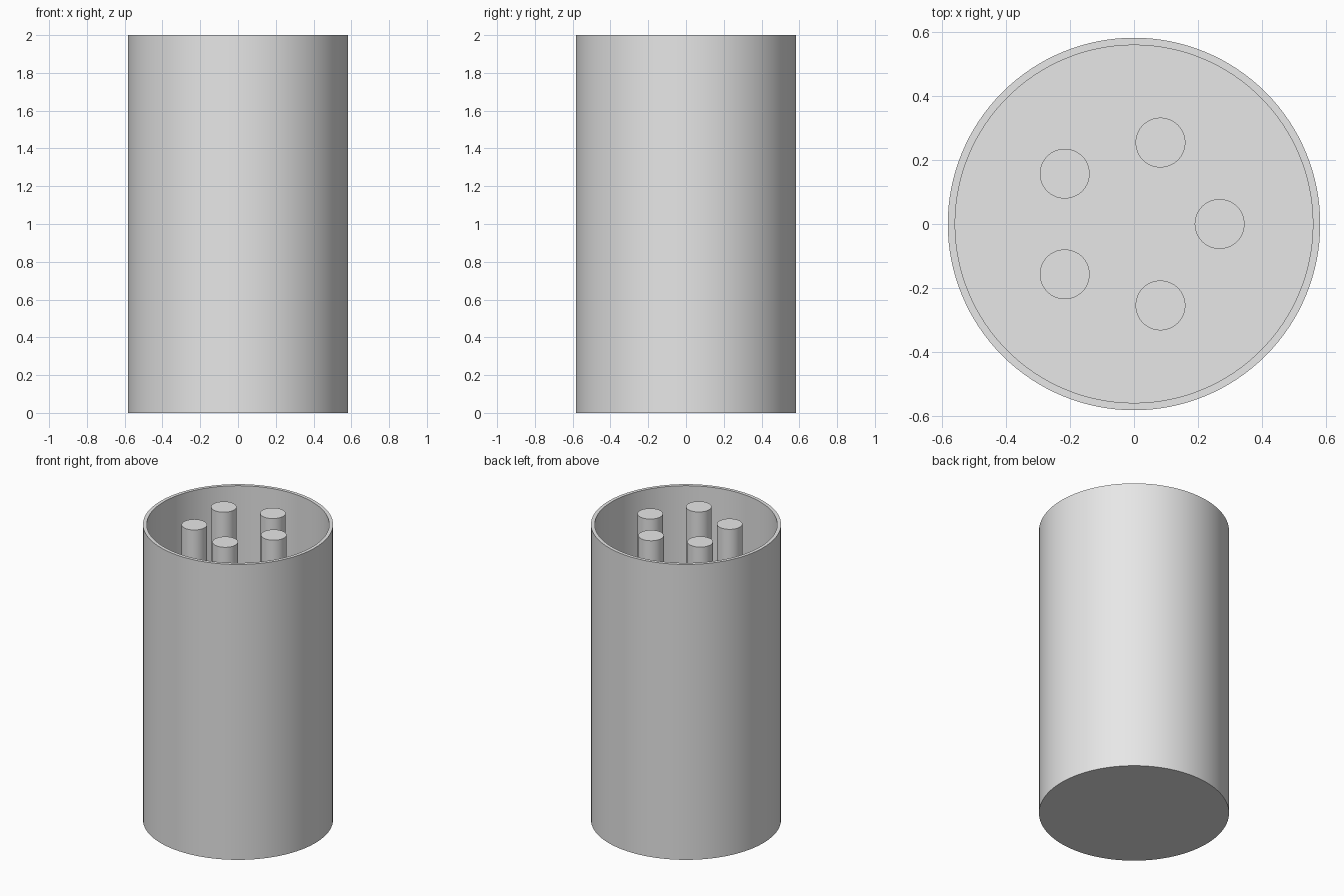
import bpy, bmesh, math
from mathutils import Vector

cube = bpy.data.objects.get("Cube")
if cube:
    bpy.data.objects.remove(cube, do_unlink=True)

HEIGHT = 2.0
OUTER, INNER = 0.583, 0.56
FLOOR = 0.05
PIN_RADIUS, PIN_CIRCLE, PIN_COUNT = 0.078, 0.268, 5

grey = bpy.data.materials.new("plain_grey")
grey.use_nodes = True
grey.diffuse_color = (0.8, 0.8, 0.8, 1)
grey.node_tree.nodes["Principled BSDF"].inputs["Base Color"].default_value = grey.diffuse_color


def lathe(name, profile, segments, location=(0, 0, 0)):
    """Revolve an (r, z) profile around z into a closed, smooth-shaded solid."""
    bm = bmesh.new()
    verts = [bm.verts.new((r, 0, z)) for r, z in profile]
    edges = [bm.edges.new(pair) for pair in zip(verts, verts[1:])]
    bmesh.ops.spin(bm, geom=verts + edges, cent=(0, 0, 0), axis=(0, 0, 1),
                   angle=math.tau, steps=segments, use_duplicate=False)
    bmesh.ops.remove_doubles(bm, verts=bm.verts, dist=0.0001)
    bmesh.ops.recalc_face_normals(bm, faces=bm.faces)
    mesh = bpy.data.meshes.new(name)
    bm.to_mesh(mesh)
    bm.free()
    mesh.materials.append(grey)
    obj = bpy.data.objects.new(name, mesh)
    obj.location = location
    bpy.context.collection.objects.link(obj)
    bpy.ops.object.select_all(action="DESELECT")
    obj.select_set(True)
    bpy.context.view_layer.objects.active = obj
    bpy.ops.object.shade_smooth_by_angle(angle=math.radians(30))
    return obj


# Thin-walled cup with a flat floor
lathe("cup_shell", [(0, 0), (OUTER, 0), (OUTER, HEIGHT), (INNER, HEIGHT),
                    (INNER, FLOOR), (0, FLOOR)], 128)

# Ring of round pins standing on the floor, flush with the rim
for i in range(PIN_COUNT):
    angle = math.tau * i / PIN_COUNT
    spot = Vector((math.cos(angle), math.sin(angle), 0)) * PIN_CIRCLE
    lathe(f"pin_{i + 1}", [(0, FLOOR), (PIN_RADIUS, FLOOR),
                           (PIN_RADIUS, HEIGHT), (0, HEIGHT)], 64, spot)
